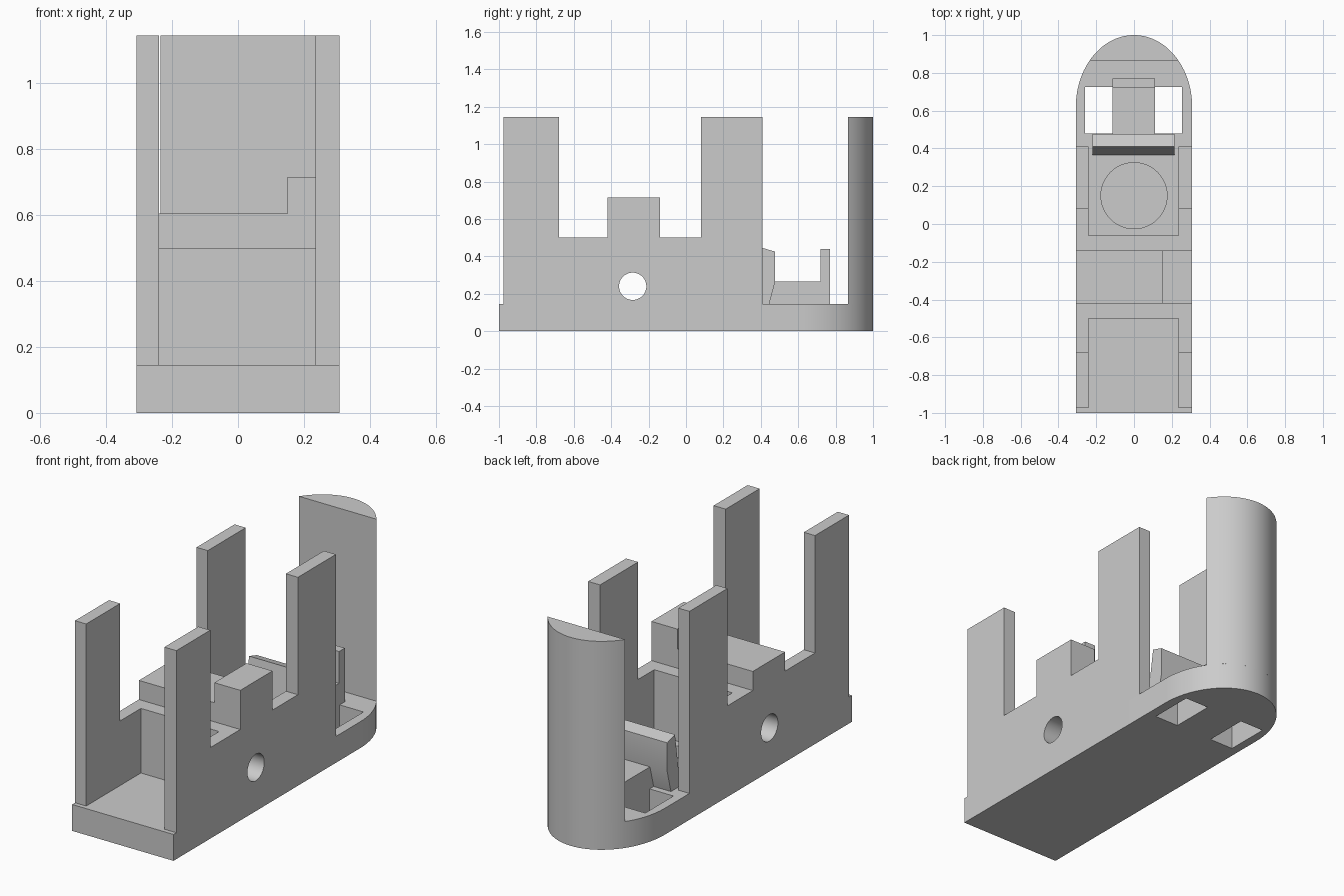
import bpy, bmesh
from math import sin, cos, pi, radians, asin

cube = bpy.data.objects.get("Cube")
if cube:
    bpy.data.objects.remove(cube, do_unlink=True)

grey = bpy.data.materials.new("light grey plastic")
grey.use_nodes = True
grey.diffuse_color = (0.6, 0.6, 0.6, 1)
grey.node_tree.nodes["Principled BSDF"].inputs["Base Color"].default_value = (0.6, 0.6, 0.6, 1)

HALF, IN_R, IN_L = 0.308, -0.24, 0.235   # outer half width, inner wall faces
FLOOR, SADDLE, TOP = 0.145, 0.5, 1.145   # main heights
FRONT, WALL_END = -0.975, 0.41           # wall extent along y
ARC_Y, ARC_R = 0.62, 0.38                # rounded back end


def prism(name, pts, axis, lo, hi):
    """Extrude a flat outline along one axis; outline uses the other two axes in order."""
    def place(p, d):
        c = list(p)
        c.insert("xyz".index(axis), d)
        return c
    bm = bmesh.new()
    face = bm.faces.new([bm.verts.new(place(p, lo)) for p in pts])
    ext = bmesh.ops.extrude_face_region(bm, geom=[face])
    for v in ext["geom"]:
        if isinstance(v, bmesh.types.BMVert):
            v.co["xyz".index(axis)] = hi
    bmesh.ops.recalc_face_normals(bm, faces=bm.faces)
    mesh = bpy.data.meshes.new(name)
    bm.to_mesh(mesh)
    bm.free()
    mesh.materials.append(grey)
    ob = bpy.data.objects.new(name, mesh)
    bpy.context.collection.objects.link(ob)
    return ob


def rect(a0, a1, b0, b1):
    return [(a0, b0), (a1, b0), (a1, b1), (a0, b1)]


def circle(a, b, r, n=48):
    return [(a + r * cos(2 * pi * i / n), b + r * sin(2 * pi * i / n)) for i in range(n)]


def arc(start, n=48):
    """Points of the elliptical back end from angle start to pi - start."""
    steps = [start + (pi - 2 * start) * i / n for i in range(n + 1)]
    return [(HALF * cos(t), ARC_Y + ARC_R * sin(t)) for t in steps]


def activate(ob):
    bpy.ops.object.select_all(action="DESELECT")
    ob.select_set(True)
    bpy.context.view_layer.objects.active = ob


def cut(targets, cutter):
    cutter.hide_render = True
    for ob in targets:
        mod = ob.modifiers.new("cut", "BOOLEAN")
        mod.operation, mod.solver, mod.object = "DIFFERENCE", "EXACT", cutter
        activate(ob)
        bpy.ops.object.modifier_apply(modifier=mod.name)
    bpy.data.objects.remove(cutter, do_unlink=True)


# Base plate with a rounded back, two windows and a round recess
base = prism("base_plate", [(-HALF, -1), (HALF, -1)] + arc(0), "z", 0, FLOOR)
for x0, x1 in ((-0.26, -0.115), (0.11, 0.255)):
    cut([base], prism("window_cutter", rect(x0, x1, 0.48, 0.725), "z", -0.1, 0.3))
cut([base], prism("recess_cutter", circle(0, 0.15, 0.175), "z", 0.08, 0.3))

# Side walls, each with two tall posts
wall = [(FRONT, FLOOR), (WALL_END, FLOOR), (WALL_END, TOP), (0.08, TOP),
        (0.08, SADDLE), (-0.68, SADDLE), (-0.68, TOP), (FRONT, TOP)]
left_wall = prism("left_wall", wall, "x", IN_L, HALF)
right_wall = prism("right_wall", wall, "x", -HALF, IN_R)

# Middle block, with the axle hole running through it and both walls
block = prism("middle_block", rect(-0.5, -0.06, FLOOR, SADDLE), "x", IN_R, IN_L)
for part in (left_wall, right_wall, block):
    cut([part], prism("axle_cutter", circle(-0.285, 0.24, 0.073), "x", -0.5, 0.5))

# Stepped saddle across the middle block
step = [(-HALF, SADDLE), (HALF, SADDLE), (HALF, 0.715), (0.15, 0.715),
        (0.15, 0.605), (-HALF, 0.605)]
saddle = prism("stepped_saddle", step, "y", -0.42, -0.14)

# Leaning plate, and the tongue with its upright end
lean = [(0.365, FLOOR), (0.445, FLOOR), (0.477, 0.265), (0.477, 0.425), (0.41, 0.445)]
plate = prism("leaning_plate", lean, "x", -0.22, 0.215)
hook = [(0.445, FLOOR), (0.77, FLOOR), (0.77, 0.44), (0.72, 0.44), (0.72, 0.265), (0.477, 0.265)]
tongue = prism("tongue", hook, "x", -0.115, 0.11)

# Tall rounded back post
post = prism("back_post", arc(asin((0.865 - ARC_Y) / ARC_R)), "z", FLOOR, TOP)

for ob in (base, left_wall, right_wall, block, saddle, plate, tongue, post):
    activate(ob)
    bpy.ops.object.shade_smooth_by_angle(angle=radians(25))
